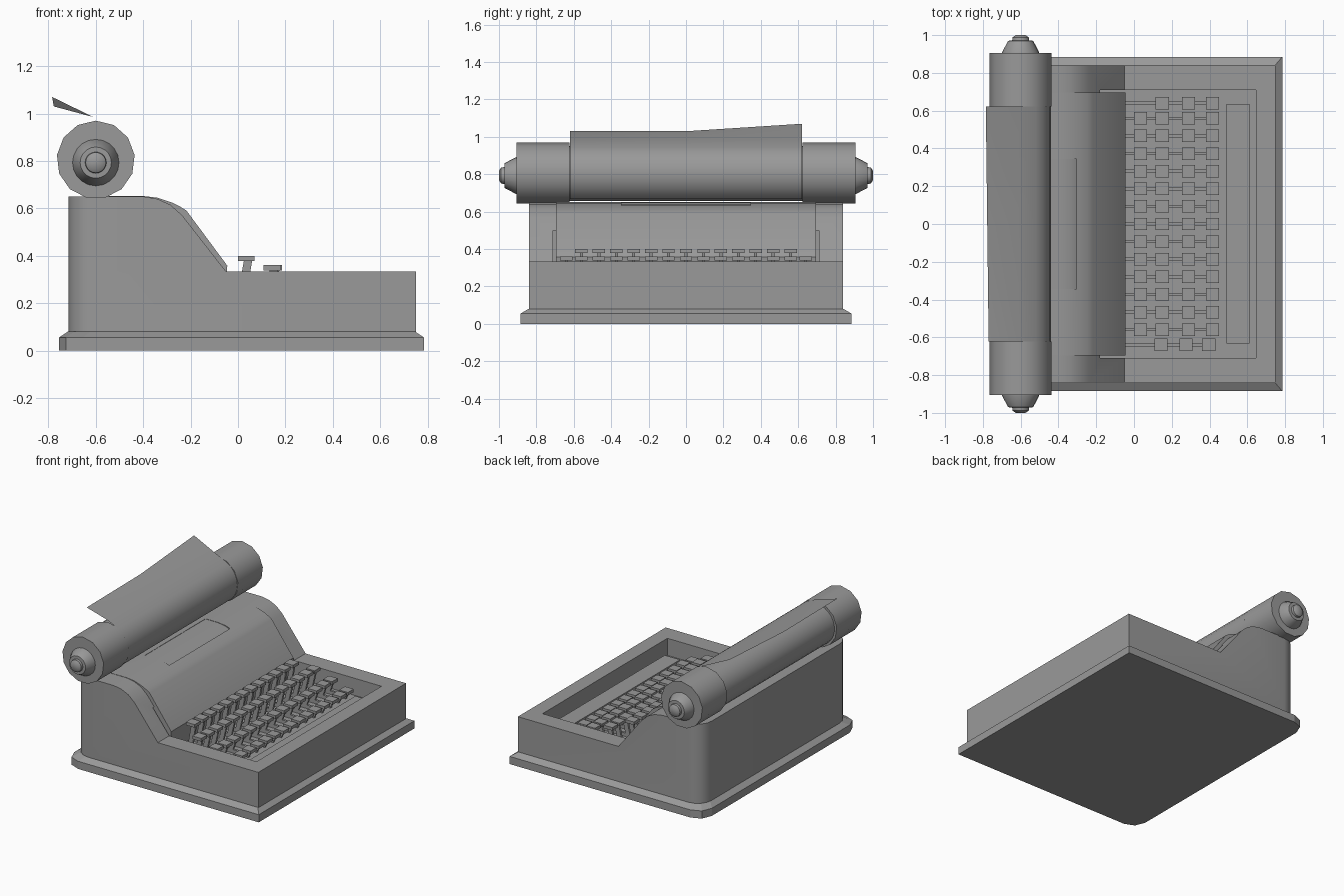
import bpy, bmesh, math
from mathutils import Matrix

if "Cube" in bpy.data.objects:
    bpy.data.objects.remove(bpy.data.objects["Cube"])

grey = bpy.data.materials.new("plain_grey")
grey.use_nodes = True
COLOR = (0.32, 0.32, 0.32, 1)
grey.diffuse_color = COLOR
grey.node_tree.nodes["Principled BSDF"].inputs["Base Color"].default_value = COLOR


def finish(bm, name, smooth=None):
    bmesh.ops.recalc_face_normals(bm, faces=bm.faces)
    mesh = bpy.data.meshes.new(name)
    bm.to_mesh(mesh)
    bm.free()
    mesh.materials.append(grey)
    obj = bpy.data.objects.new(name, mesh)
    bpy.context.collection.objects.link(obj)
    if smooth:
        bpy.ops.object.select_all(action='DESELECT')
        obj.select_set(True)
        bpy.context.view_layer.objects.active = obj
        bpy.ops.object.shade_smooth_by_angle(angle=math.radians(smooth))
    return obj


def add_box(bm, x0, x1, y0, y1, z0, z1):
    m = Matrix.Translation(((x0 + x1) / 2, (y0 + y1) / 2, (z0 + z1) / 2))
    m = m @ Matrix.Diagonal((x1 - x0, y1 - y0, z1 - z0, 1))
    return bmesh.ops.create_cube(bm, size=1, matrix=m)["verts"]


def extrude_profile(points, half_width):
    """Side profile (x, z) swept across the width."""
    bm = bmesh.new()
    face = bm.faces.new([bm.verts.new((x, -half_width, z)) for x, z in points])
    new = bmesh.ops.extrude_face_region(bm, geom=[face])["geom"]
    bmesh.ops.translate(bm, vec=(0, 2 * half_width, 0),
                        verts=[v for v in new if isinstance(v, bmesh.types.BMVert)])
    return bm


def round_back_corners(bm, radius, segments):
    back = min(v.co.x for v in bm.verts)
    edges = [e for e in bm.edges if all(v.co.x < back + 0.001 for v in e.verts)
             and abs(e.verts[0].co.y - e.verts[1].co.y) < 0.001]
    bmesh.ops.bevel(bm, geom=edges, offset=radius, segments=segments,
                    profile=0.5, affect='EDGES')


def cut(target, box):
    bm = bmesh.new()
    add_box(bm, *box)
    cutter = finish(bm, target.name + "_cutter")
    cutter.hide_render = True
    mod = target.modifiers.new("opening", 'BOOLEAN')
    mod.object, mod.solver = cutter, 'EXACT'
    bpy.ops.object.select_all(action='DESELECT')
    bpy.context.view_layer.objects.active = target
    target.select_set(True)
    bpy.ops.object.modifier_apply(modifier=mod.name)
    bpy.data.objects.remove(cutter)


def lathe(name, rings, center, sides, smooth):
    """Rings of (radius, y) around an axis running across the width."""
    bm = bmesh.new()
    loops = []
    for r, y in rings:
        loops.append([bm.verts.new((center[0] + r * math.sin(math.tau * i / sides), y,
                                    center[1] + r * math.cos(math.tau * i / sides)))
                      for i in range(sides)])
    for a, b in zip(loops, loops[1:]):
        for i in range(sides):
            j = (i + 1) % sides
            bm.faces.new((a[i], a[j], b[j], b[i]))
    bm.faces.new(loops[0])
    bm.faces.new(loops[-1])
    return finish(bm, name, smooth)


# Plinth with sloped upper edge
bm = bmesh.new()
add_box(bm, -0.755, 0.785, -0.885, 0.885, 0, 0.055)
round_back_corners(bm, 0.1, 2)
top = max(bm.faces, key=lambda f: f.calc_center_median().z)
rim = bmesh.ops.extrude_face_region(bm, geom=[top])["geom"]
bmesh.ops.delete(bm, geom=[top], context='FACES_ONLY')
for v in rim:
    if isinstance(v, bmesh.types.BMVert):
        v.co.x = 0.015 + (v.co.x - 0.015) * 0.733 / 0.77
        v.co.y *= 0.842 / 0.885
        v.co.z = 0.08
finish(bm, "plinth")

# Body with stepped side cheeks and keyboard well
body_profile = [(-0.715, 0.07), (0.75, 0.07), (0.75, 0.333), (-0.05, 0.333),
                (-0.235, 0.57), (-0.285, 0.615), (-0.34, 0.64), (-0.4, 0.65),
                (-0.715, 0.65)]
bm = extrude_profile(body_profile, 0.84)
round_back_corners(bm, 0.11, 4)
body = finish(bm, "body")
cut(body, (-0.3, 0.645, -0.71, 0.71, 0.21, 0.5))
body.select_set(True)
bpy.ops.object.shade_smooth_by_angle(angle=math.radians(25))

# Curved hood over the type mechanism, with a shallow opening
hood_profile = [(-0.6, 0.2), (-0.06, 0.2), (-0.045, 0.358), (-0.217, 0.59),
                (-0.245, 0.608), (-0.28, 0.625), (-0.34, 0.645), (-0.4, 0.652),
                (-0.6, 0.652)]
hood = finish(extrude_profile(hood_profile, 0.695), "hood")
cut(hood, (-0.5, -0.305, -0.345, 0.345, 0.615, 0.8))
hood.select_set(True)
bpy.ops.object.shade_smooth_by_angle(angle=math.radians(25))

# Keys on stems, each with an arm running back under the hood
bm_keys, bm_stems = bmesh.new(), bmesh.new()
ROWS = [(0.035, 0.4), (0.15, 0.36), (0.288, 0.318), (0.415, 0.275)]
for row, (x, z) in enumerate(ROWS):
    for col in range(-7, 8):
        if abs(col) == 7 and row == 0:
            continue
        y = math.copysign(0.64, col) if abs(col) == 7 else col * 0.0932
        kx = x - 0.013 * row / 2 if col == -7 else x
        add_box(bm_keys, kx - 0.035, kx + 0.035, y - 0.033, y + 0.033, z - 0.022, z)
        stem = add_box(bm_stems, kx - 0.01, kx + 0.025, y - 0.008, y + 0.008,
                       0.21, z - 0.02)
        for v in stem:
            if v.co.z < 0.22:
                v.co.x -= 0.03
        add_box(bm_stems, -0.07, kx, y - 0.008, y + 0.008, 0.21, 0.235)
finish(bm_keys, "keys")
finish(bm_stems, "key_stems")

# Space bar
bm = bmesh.new()
add_box(bm, 0.49, 0.612, -0.632, 0.635, 0.2, 0.25)
finish(bm, "space_bar")

# Roller, end drums and knobs
AXIS = (-0.6, 0.805)
lathe("roller", [(0.147, -0.63), (0.147, 0.63)], AXIS, 26, 35)
for side, label in ((1, "left"), (-1, "right")):
    lathe(label + "_drum", [(0.165, side * 0.622), (0.165, side * 0.905)], AXIS, 13, 35)
    lathe(label + "_knob", [(0.098, side * 0.9), (0.098, side * 0.91), (0.066, side * 0.97),
                            (0.045, side * 0.971), (0.043, side * 0.988),
                            (0.025, side * 1.0)], (-0.6, 0.793), 20, 35)

# Paper sheet wrapped over the roller, one back corner curled up
bm = bmesh.new()
strips = []
for y, lift in ((-0.621, 0), (0, 0), (0.621, 0.04)):
    pts = [(-0.6 + 0.16 * math.sin(a), 0.805 + 0.16 * math.cos(a))
           for a in [math.radians(d) for d in range(150, 20, -15)]]
    pts += [(-0.61, 0.985), (-0.777 - y * 0.012, 1.03 + lift)]
    strips.append([bm.verts.new((px, y, pz)) for px, pz in pts])
for a, b in zip(strips, strips[1:]):
    for i in range(len(a) - 1):
        bm.faces.new((a[i], a[i + 1], b[i + 1], b[i]))
finish(bm, "paper", 40)
